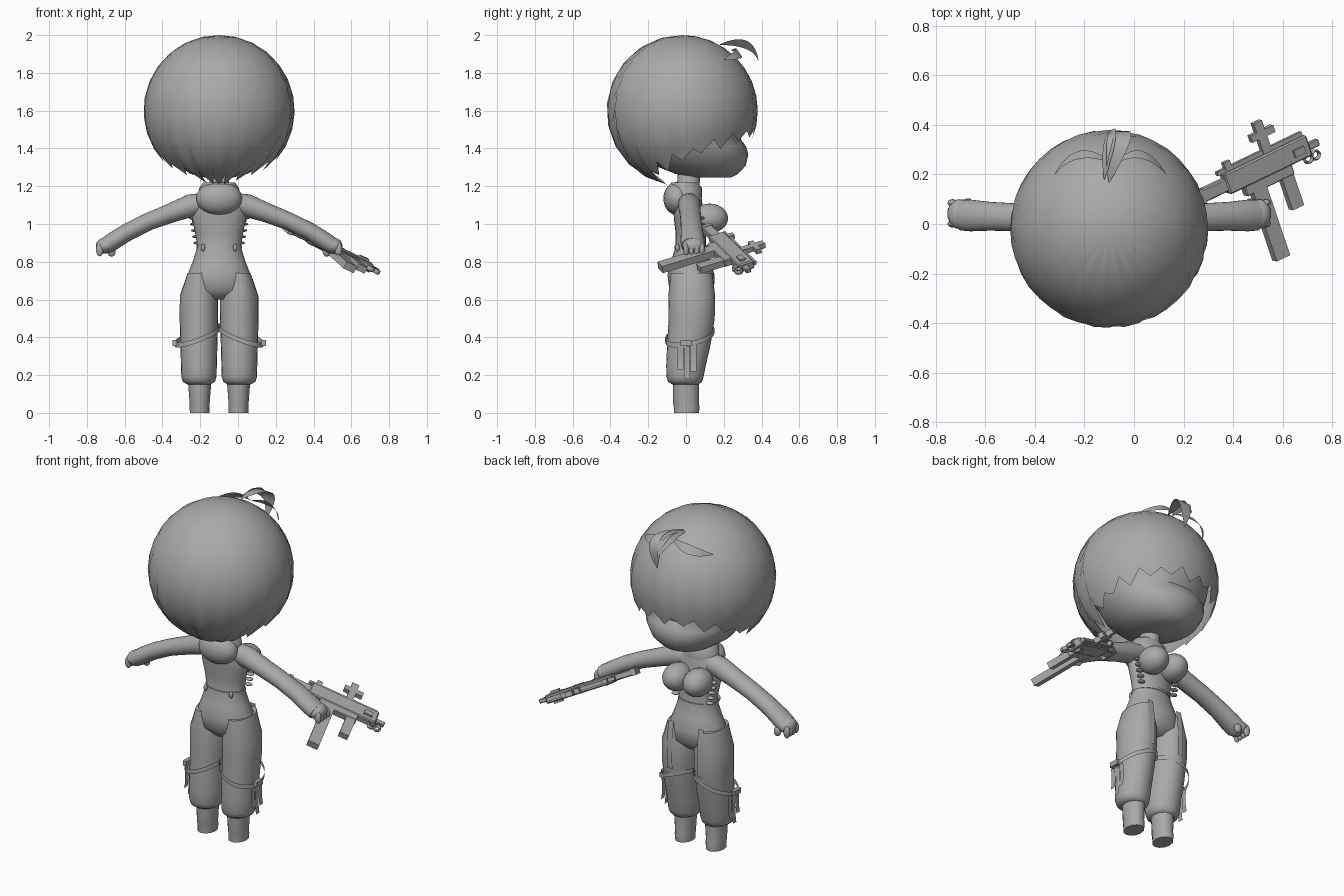
import bpy, bmesh, math
from mathutils import Vector, Matrix

cube = bpy.data.objects.get("Cube")
if cube:
    bpy.data.objects.remove(cube, do_unlink=True)

grey = bpy.data.materials.new("plain_grey")
grey.use_nodes = True
GREY = (0.4, 0.4, 0.4, 1)
grey.diffuse_color = GREY
grey.node_tree.nodes["Principled BSDF"].inputs["Base Color"].default_value = GREY

CENTRE = Vector((-0.1, 0, 0))   # the figure stands left of the origin
X, Y, Z = Vector((1, 0, 0)), Vector((0, 1, 0)), Vector((0, 0, 1))


def finish(name, bm, smooth=True, offset=CENTRE):
    """Turn a bmesh into a named, coloured object."""
    bmesh.ops.recalc_face_normals(bm, faces=bm.faces)
    mesh = bpy.data.meshes.new(name)
    bm.to_mesh(mesh)
    bm.free()
    mesh.materials.append(grey)
    obj = bpy.data.objects.new(name, mesh)
    obj.location = offset
    bpy.context.collection.objects.link(obj)
    if smooth:
        bpy.ops.object.select_all(action="DESELECT")
        bpy.context.view_layer.objects.active = obj
        obj.select_set(True)
        bpy.ops.object.shade_smooth_by_angle(angle=math.radians(50))
    return obj


def loft(name, rings, sides=24, cap=True):
    """Skin rings given as (centre, half axis, half axis)."""
    bm = bmesh.new()
    loops = []
    for centre, a, b in rings:
        turns = [math.tau * i / sides for i in range(sides)]
        loops.append([bm.verts.new(centre + a * math.cos(t) + b * math.sin(t)) for t in turns])
    for low, high in zip(loops, loops[1:]):
        for i in range(sides):
            j = (i + 1) % sides
            bm.faces.new((low[i], low[j], high[j], high[i]))
    if cap:
        bm.faces.new(loops[0])
        bm.faces.new(loops[-1])
    return finish(name, bm)


def upright(name, sections, x=0, sides=24):
    """Loft level ellipses given as (z, centre y, half width, half depth)."""
    return loft(name, [(Vector((x, cy, z)), X * rx, Y * ry) for z, cy, rx, ry in sections], sides)


def ball(name, place, size):
    bm = bmesh.new()
    bmesh.ops.create_uvsphere(bm, u_segments=20, v_segments=12, radius=1)
    bmesh.ops.transform(bm, matrix=Matrix.Translation(place) @ Matrix.Diagonal((*size, 1)), verts=bm.verts)
    return finish(name, bm)


def strip(name, points, side, width, taper=True):
    """Flat ribbon or hair blade along a quadratic curve."""
    p, q, r = (Vector(v) for v in points)
    bm = bmesh.new()
    pairs = []
    for i in range(11):
        t = i / 10
        c = p * (1 - t) ** 2 + q * 2 * t * (1 - t) + r * t * t
        w = width * (0.06 + math.sin(math.pi * t) ** 0.8 if taper else 1) / 2
        pairs.append((bm.verts.new(c - side * w), bm.verts.new(c + side * w)))
    for a, b in zip(pairs, pairs[1:]):
        bm.faces.new((a[0], a[1], b[1], b[0]))
    return finish(name, bm)


def block(name, lo, hi, frame=None, bevel=0):
    """Box between two corners, optionally set in a tilted frame."""
    lo, hi = Vector(lo), Vector(hi)
    bm = bmesh.new()
    bmesh.ops.create_cube(bm, size=1)
    bmesh.ops.transform(bm, matrix=Matrix.Translation((lo + hi) / 2) @ Matrix.Diagonal((*(hi - lo), 1)), verts=bm.verts)
    if bevel:
        bmesh.ops.bevel(bm, geom=bm.edges[:], offset=bevel, segments=1, affect="EDGES")
    if frame:
        bmesh.ops.transform(bm, matrix=frame, verts=bm.verts)
    return finish(name, bm, False, Vector() if frame else CENTRE)


# Torso, hips and neck
upright("torso", [
    (0.6, 0.03, 0.08, 0.07), (0.65, 0.03, 0.185, 0.118), (0.73, 0.027, 0.168, 0.125),
    (0.8, 0.025, 0.14, 0.105), (0.88, 0.025, 0.115, 0.08), (0.95, 0.025, 0.127, 0.08),
    (1.03, 0.02, 0.143, 0.084), (1.1, 0.01, 0.145, 0.078), (1.15, 0.008, 0.115, 0.073),
    (1.18, 0.01, 0.075, 0.066), (1.21, 0.012, 0.052, 0.06), (1.3, 0.02, 0.05, 0.06)])
upright("bodice_hem", [(0.87, 0.025, 0.12, 0.088), (0.885, 0.025, 0.12, 0.086)])
# Hood lying on the back, with a collar round the neck
ball("hood", (0, -0.045, 1.135), (0.122, 0.075, 0.088))
upright("collar", [(1.14, 0.0, 0.115, 0.085), (1.19, 0.0, 0.105, 0.085), (1.22, -0.01, 0.085, 0.07)])

# Head, widest behind the fringe
upright("head", [
    (1.245, 0.15, 0.07, 0.085), (1.265, 0.11, 0.15, 0.165), (1.31, 0.075, 0.22, 0.242),
    (1.37, 0.05, 0.265, 0.28), (1.41, 0.035, 0.285, 0.283), (1.45, 0.015, 0.3, 0.275),
    (1.52, 0.0, 0.325, 0.315), (1.62, -0.015, 0.345, 0.345), (1.78, -0.02, 0.31, 0.31),
    (1.9, -0.02, 0.2, 0.2)], sides=28)

# Hair: a dome ending in a spiky edge, high over the face and low at the nape
bm = bmesh.new()
COLUMNS, ROWS, RADIUS = 40, 10, 0.4
crown = bm.verts.new((0, -0.02, 2))
columns = []
for i in range(COLUMNS):
    turn = math.tau * i / COLUMNS
    edge = 1.355 + 0.13 * math.cos(turn) + (0.035 if i % 2 else -0.02)
    if i % 3 == 0:
        edge -= 0.015
    drop = math.acos(max(-0.98, (edge - 1.6) / RADIUS))
    column = []
    for row in range(1, ROWS + 1):
        a = drop * row / ROWS
        flat = RADIUS * math.sin(a)
        column.append(bm.verts.new((flat * math.sin(turn), flat * math.cos(turn) - 0.02, 1.6 + RADIUS * math.cos(a))))
    columns.append(column)
for i, column in enumerate(columns):
    nearby = columns[(i + 1) % COLUMNS]
    bm.faces.new((crown, column[0], nearby[0]))
    for row in range(ROWS - 1):
        bm.faces.new((column[row], column[row + 1], nearby[row + 1], nearby[row]))
finish("hair", bm)

# Loose locks at the top of the fringe
strip("curled_lock", [(0.0, 0.17, 1.95), (0.06, 0.43, 2.02), (0.04, 0.36, 1.78)], X, 0.09)
strip("standing_lock", [(-0.02, 0.18, 1.95), (0.0, 0.36, 1.99), (0.02, 0.385, 1.86)], (X + Z).normalized(), 0.06)
for s, reach in ((-1, 0.22), (1, 0.23)):
    strip("swept_lock", [(0.02, 0.24, 1.92), (s * 0.13, 0.34, 1.91), (s * reach, 0.2, 1.87)],
          Vector((0, 0.6, -0.8)), 0.05)

ARM = [(0.06, 1.115, 0.055, 0.055), (0.14, 1.1, 0.06, 0.062), (0.25, 1.06, 0.056, 0.052),
       (0.37, 1.014, 0.056, 0.047), (0.48, 0.96, 0.058, 0.047), (0.56, 0.91, 0.064, 0.048),
       (0.6, 0.885, 0.062, 0.045)]
LEG = [(0.74, 0.03, 0.06, 0.11), (0.62, 0.03, 0.101, 0.124), (0.5, 0.03, 0.102, 0.122),
       (0.36, 0.015, 0.098, 0.115), (0.25, 0.0, 0.095, 0.105), (0.19, -0.005, 0.093, 0.098),
       (0.165, -0.005, 0.085, 0.09), (0.15, -0.003, 0.06, 0.07)]
BOOT = [(0.17, 0.0, 0.062, 0.07), (0.05, 0.0, 0.053, 0.068), (0.03, 0.004, 0.053, 0.068), (0.0, 0.002, 0.052, 0.066)]

for s, side in ((-1, "left"), (1, "right")):
    # Bust, sleeve and curled hand
    ball(side + "_bust", (s * 0.068, 0.125, 1.03), (0.078, 0.098, 0.078))
    slope = Vector((s * 0.42, 0, 0.9))
    loft(side + "_sleeve", [(Vector((s * x, 0.012 + 0.04 * x, z)), Y * ry, slope * rz) for x, z, ry, rz in ARM])
    ball(side + "_hand", (s * 0.605, 0.04, 0.885), (0.048, 0.06, 0.042))
    for k in range(4):
        y = 0.085 - 0.028 * k
        ball(side + "_finger", (s * 0.632, y, 0.865), (0.02, 0.015, 0.036))
    ball(side + "_thumb", (s * 0.57, 0.085, 0.855), (0.022, 0.018, 0.028))
    # Baggy trouser leg and boot
    upright(side + "_trouser_leg", LEG, s * 0.107)
    upright(side + "_boot", BOOT, s * 0.103, 12)
    # Slanted strap round the thigh, lowest on the outside
    tilt = Vector((s * 0.122, 0, -0.045))
    strap = Vector((s * 0.112, 0.02, 0.41))
    loft(side + "_thigh_strap", [(strap + Z * h, tilt, Vector((0, 0.13, 0.025))) for h in (-0.013, 0.013)], cap=False)
    block(side + "_strap_buckle", (s * 0.235 - 0.012, -0.03, 0.355), (s * 0.235 + 0.012, 0.03, 0.385))
    # Hanging ribbons
    strip(side + "_front_ribbon", [(s * 0.1, 0.14, 0.76), (s * 0.1, 0.165, 0.63), (s * 0.1, 0.155, 0.48)], X, 0.035, False)
    for y, low in ((-0.03, 0.23), (0.005, 0.18), (0.04, 0.22)):
        strip(side + "_side_ribbon", [(s * 0.225, y, 0.36), (s * 0.215, y, 0.27), (s * 0.228, y, low)], Y, 0.032, False)
    # Garter clips on the hem and lacing at the side seam
    ball(side + "_garter_clip", (s * 0.085, -0.045, 0.875), (0.011, 0.011, 0.02))
    for k in range(5):
        ball(side + "_lace", (s * (0.115 + 0.006 * k), 0.08, 0.9 + 0.033 * k), (0.022, 0.018, 0.008))

# Rifle held flat: axes run along the barrel, down the grip, and through the side
along = Vector((0.83, 0.4, -0.39)).normalized()
through = along.cross(Vector((0.33, -0.9, -0.29))).normalized()
down = through.cross(along)
frame = Matrix((along, down, through)).transposed().to_4x4()
frame.translation = (0.51, 0.22, 0.86)


def gun_part(name, a, b, half, bevel=0.0):
    block("rifle_" + name, (a[0], b[0], -half), (a[1], b[1], half), frame, bevel)


gun_part("receiver", (-0.17, 0.23), (-0.055, 0.035), 0.024, 0.006)
gun_part("lower", (-0.1, 0.13), (0.03, 0.075), 0.02, 0.004)
gun_part("stock", (-0.3, -0.16), (-0.035, 0.02), 0.018, 0.005)
gun_part("butt", (-0.305, -0.28), (-0.04, 0.045), 0.02)
gun_part("top_rail", (-0.19, 0.22), (-0.072, -0.055), 0.01)
gun_part("magazine", (-0.07, -0.005), (0.06, 0.375), 0.02)
gun_part("foregrip", (0.07, 0.125), (0.06, 0.21), 0.018)
gun_part("sight_post", (0.03, 0.07), (-0.19, -0.05), 0.014)
gun_part("sight_bar", (0.0, 0.11), (-0.15, -0.12), 0.014)
gun_part("rear_sight", (-0.15, -0.12), (-0.095, -0.06), 0.012)
gun_part("muzzle", (0.22, 0.28), (-0.015, 0.015), 0.012, 0.004)
gun_part("side_knob", (0.15, 0.2), (-0.02, 0.01), 0.036)

# Rings below the muzzle
for a in (0.215, 0.25):
    rim = []
    for k in range(9):
        t = math.tau * k / 8
        centre = Vector((a + 0.018 * math.cos(t), 0.045 + 0.018 * math.sin(t), 0))
        outward = Vector((math.cos(t), math.sin(t), 0)) * 0.006
        rim.append((frame @ centre - CENTRE, frame.to_3x3() @ outward, through * 0.012))
    loft("rifle_ring", rim, 8, False)
